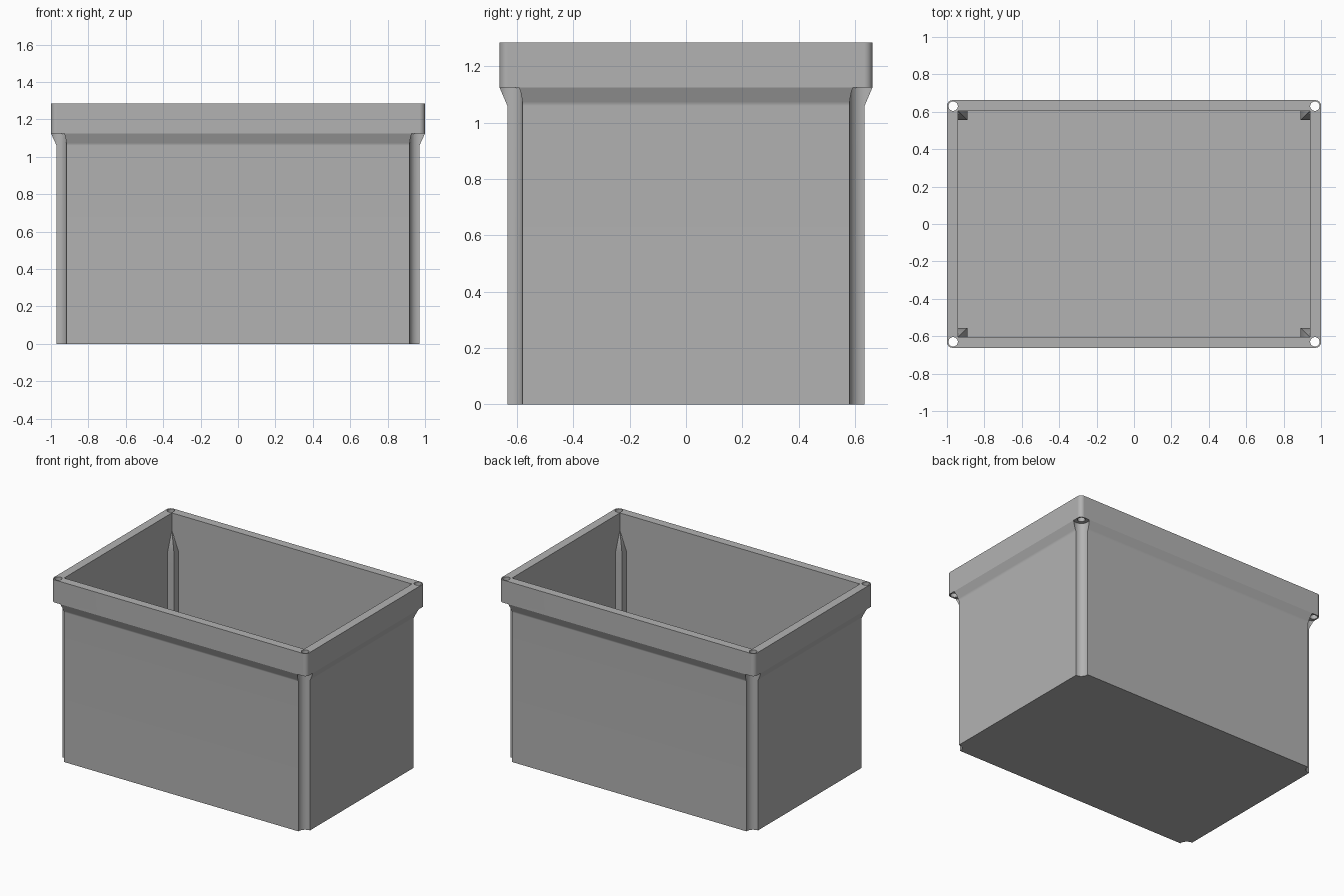
import bpy, bmesh, math

if "Cube" in bpy.data.objects:
    bpy.data.objects.remove(bpy.data.objects["Cube"], do_unlink=True)

HEIGHT, RIM_Z, FLARE_Z = 1.285, 1.125, 1.06
CAVITY_X, CAVITY_Y, FLOOR = 0.94, 0.603, 0.03
HOLE_X, HOLE_Y = 0.967, 0.63
CORNERS = [(sx, sy) for sx in (-1, 1) for sy in (-1, 1)]

grey = bpy.data.materials.new("plain grey")
grey.use_nodes = True
grey.diffuse_color = (0.45, 0.45, 0.45, 1)
grey.node_tree.nodes["Principled BSDF"].inputs["Base Color"].default_value = grey.diffuse_color


def make(name, bm):
    bmesh.ops.recalc_face_normals(bm, faces=bm.faces)
    mesh = bpy.data.meshes.new(name)
    bm.to_mesh(mesh)
    bm.free()
    mesh.materials.append(grey)
    ob = bpy.data.objects.new(name, mesh)
    bpy.context.collection.objects.link(ob)
    return ob


def loft(name, rings):
    """Closed solid through rings of points."""
    bm = bmesh.new()
    loops = [[bm.verts.new(p) for p in ring] for ring in rings]
    n = len(loops[0])
    for low, high in zip(loops, loops[1:]):
        for i in range(n):
            j = (i + 1) % n
            bm.faces.new((low[i], low[j], high[j], high[i]))
    bm.faces.new(loops[0])
    bm.faces.new(loops[-1])
    return make(name, bm)


def rounded(hx, hy, z, r=0.03, steps=6):
    """Rectangle ring with rounded corners."""
    ring = []
    for q, (sx, sy) in enumerate([(1, 1), (-1, 1), (-1, -1), (1, -1)]):
        for k in range(steps + 1):
            a = math.pi / 2 * (q + k / steps)
            ring.append((sx * (hx - r) + r * math.cos(a),
                         sy * (hy - r) + r * math.sin(a), z))
    return ring


def rect(x0, x1, y0, y1, z):
    return [(x0, y0, z), (x1, y0, z), (x1, y1, z), (x0, y1, z)]


def circle(cx, cy, r, z, n=32):
    return [(cx + r * math.cos(math.tau * i / n),
             cy + r * math.sin(math.tau * i / n), z) for i in range(n)]


def activate(ob):
    bpy.ops.object.select_all(action='DESELECT')
    ob.select_set(True)
    bpy.context.view_layer.objects.active = ob


def combine(target, tool, operation):
    activate(target)
    mod = target.modifiers.new("combine", 'BOOLEAN')
    mod.operation, mod.solver, mod.object = operation, 'EXACT', tool
    bpy.ops.object.modifier_apply(modifier=mod.name)
    bpy.data.objects.remove(tool, do_unlink=True)


# Outer body: straight walls, flare and rim
box = loft("open_box", [rounded(0.97, 0.634, 0),
                        rounded(0.97, 0.634, FLARE_Z),
                        rounded(1.0, 0.662, RIM_Z),
                        rounded(1.0, 0.662, HEIGHT)])

# Cavity
cavity = loft("cavity_cutter", [
    rect(-CAVITY_X, CAVITY_X, -CAVITY_Y, CAVITY_Y, z) for z in (FLOOR, HEIGHT + 0.1)])
combine(box, cavity, 'DIFFERENCE')

for sx, sy in CORNERS:
    # Inner corner post with a pointed top leaning into the corner
    x_in, y_in = sx * 0.89, sy * 0.555
    x_out, y_out = sx * 0.955, sy * 0.618

    def post_ring(x, y, z):
        return rect(x, x_out, y, y_out, z)
    post = loft("corner_post", [
        post_ring(x_in, y_in, 0.015),
        post_ring(x_in, y_in, 1.03),
        post_ring(sx * (CAVITY_X + 0.001), sy * (CAVITY_Y + 0.001), 1.165)])
    combine(box, post, 'UNION')

for sx, sy in CORNERS:
    # Concave corner groove below the rim, and the screw hole through the rim
    cx, cy = sx * HOLE_X, sy * HOLE_Y
    groove = loft("groove_cutter", [circle(cx, cy, 0.05, z) for z in (-0.1, RIM_Z)])
    combine(box, groove, 'DIFFERENCE')
    hole = loft("hole_cutter", [circle(cx, cy, 0.025, z) for z in (RIM_Z - 0.05, HEIGHT + 0.1)])
    combine(box, hole, 'DIFFERENCE')

# Smooth shading, with a crisp line where the rim meets the flare
activate(box)
bpy.ops.object.shade_smooth_by_angle(angle=math.radians(30))
bm = bmesh.new()
bm.from_mesh(box.data)
for edge in bm.edges:
    if all(abs(v.co.z - RIM_Z) < 0.001 for v in edge.verts):
        edge.smooth = False
bm.to_mesh(box.data)
bm.free()
weighted = box.modifiers.new("even shading", 'WEIGHTED_NORMAL')
weighted.keep_sharp = True
